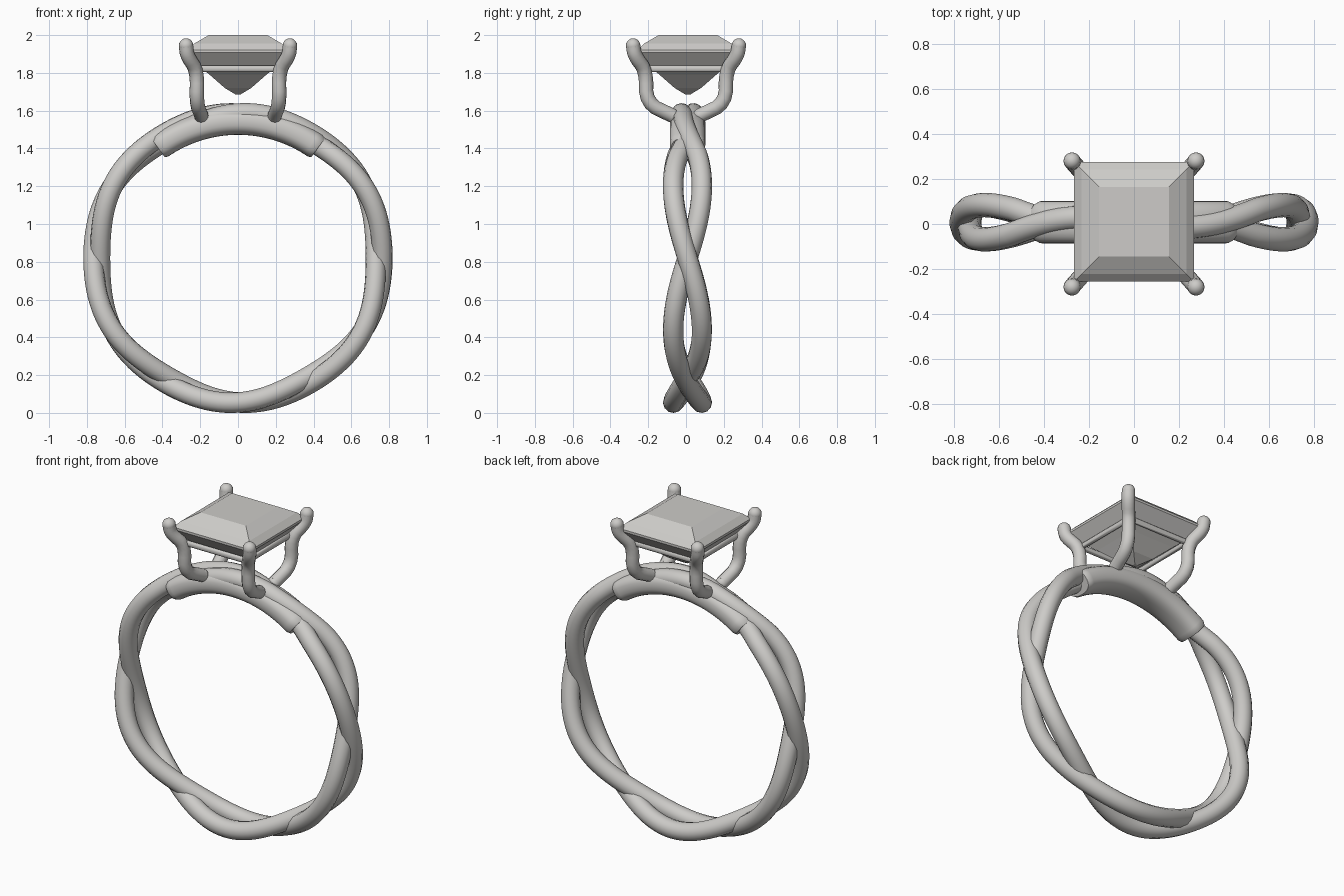
import bpy
import bmesh
from math import sin, cos, pi, radians, degrees, copysign
from mathutils import Vector

cube = bpy.data.objects.get("Cube")
if cube:
    bpy.data.objects.remove(cube, do_unlink=True)

metal = bpy.data.materials.new("pale_grey")
metal.use_nodes = True
grey = (0.61, 0.60, 0.58, 1)
metal.diffuse_color = grey
metal.node_tree.nodes["Principled BSDF"].inputs["Base Color"].default_value = grey

CENTRE_Z = 0.82
SHIFT_Y = 0.008


def finish(obj, smooth=True):
    obj.data.materials.clear()
    obj.data.materials.append(metal)
    bpy.ops.object.select_all(action='DESELECT')
    obj.select_set(True)
    bpy.context.view_layer.objects.active = obj
    if obj.type == 'CURVE':
        bpy.ops.object.convert(target='MESH')
        obj = bpy.context.object
    if smooth:
        bpy.ops.object.shade_smooth_by_angle(angle=radians(50))
    return obj


def tube(name, points, radius, cyclic=False):
    curve = bpy.data.curves.new(name, 'CURVE')
    curve.dimensions = '3D'
    curve.bevel_depth = radius
    curve.bevel_resolution = 4
    curve.use_fill_caps = True
    spline = curve.splines.new('POLY')
    spline.points.add(len(points) - 1)
    for p, co in zip(spline.points, points):
        p.co = (*co, 1)
    spline.use_cyclic_u = cyclic
    obj = bpy.data.objects.new(name, curve)
    bpy.context.collection.objects.link(obj)
    return finish(obj)


def mesh_object(name, bm, smooth):
    bmesh.ops.recalc_face_normals(bm, faces=bm.faces)
    mesh = bpy.data.meshes.new(name)
    bm.to_mesh(mesh)
    bm.free()
    obj = bpy.data.objects.new(name, mesh)
    bpy.context.collection.objects.link(obj)
    return finish(obj, smooth)


def loft(name, rings, smooth):
    """Skin a list of equal-sized point loops and cap both ends."""
    bm = bmesh.new()
    loops = [[bm.verts.new(p) for p in ring] for ring in rings]
    n = len(loops[0])
    for a, b in zip(loops, loops[1:]):
        for i in range(n):
            j = (i + 1) % n
            bm.faces.new((a[i], a[j], b[j], b[i]))
    bm.faces.new(loops[0])
    bm.faces.new(loops[-1])
    return mesh_object(name, bm, smooth)


def round_corners(points, passes=2):
    pts = [Vector(p) for p in points]
    for _ in range(passes):
        cut = [pts[0]]
        for a, b in zip(pts, pts[1:]):
            cut += [a.lerp(b, 0.25), a.lerp(b, 0.75)]
        pts = cut + [pts[-1]]
    return pts


# Two twisted strands that weave over and under, pulled together at the top
def strand_point(t, side):
    near_top = max(0, min(1, (45 - abs(degrees(t) - 90)) / 30))
    spread = 0.076 - 0.044 * near_top
    wave = sin(3 * t)
    r = 0.7475 - side * 0.0175 * cos(3 * t) + 0.0175 * wave * wave
    return (r * cos(t), side * spread * wave + SHIFT_Y, CENTRE_Z + r * sin(t))


for name, side in (("first_strand", 1), ("second_strand", -1)):
    tube(name, [strand_point(2 * pi * i / 144, side) for i in range(144)], 0.054, True)

# Solid shoulder sleeve that fuses the strands under the setting
rings = []
for i in range(45):
    t = radians(54 + 72 * i / 44)
    size = 0.9 if i in (0, 44) else 1
    ring = []
    for k in range(28):
        a = 2 * pi * k / 28
        u = copysign(abs(cos(a)) ** 0.8, cos(a)) * size
        v = copysign(abs(sin(a)) ** 0.8, sin(a)) * size
        r = 0.722 + 0.07 * u
        ring.append((r * cos(t), SHIFT_Y + 0.094 * v, CENTRE_Z + r * sin(t)))
    rings.append(ring)
loft("shoulder_sleeve", rings, True)

# Four bent prongs with rounded ends
prong_path = [(0.275, 0.28, 1.945), (0.27, 0.272, 1.89), (0.215, 0.21, 1.81),
              (0.22, 0.212, 1.64), (0.195, 0.075, 1.575)]
PRONG_R = 0.038
for sx, left in ((1, "left"), (-1, "right")):
    for sy, front in ((-1, "front"), (1, "back")):
        path = [(x * sx, y * sy, z) for x, y, z in prong_path]
        tube(f"{front}_{left}_prong", round_corners(path), PRONG_R)
        for end, p in (("tip", path[0]), ("foot", path[-1])):
            bm = bmesh.new()
            bmesh.ops.create_uvsphere(bm, u_segments=16, v_segments=10, radius=PRONG_R)
            bmesh.ops.translate(bm, verts=bm.verts, vec=p)
            mesh_object(f"{front}_{left}_prong_{end}", bm, True)

# Square rail joining the prongs below the stone
corners = [(0.21, 0.21), (-0.21, 0.21), (-0.21, -0.21), (0.21, -0.21)]
tube("basket_rail", [(x, y, 1.822) for x, y in corners], 0.018, True)

# Square cut stone: table, crown, girdle, stepped pavilion
profile = [(0.155, 2.0), (0.232, 1.955), (0.266, 1.922), (0.266, 1.908),
           (0.205, 1.835), (0.15, 1.79), (0.07, 1.72), (0.012, 1.685)]
loft("square_stone", [[(sx * h, sy * h + 0.01, z)
                       for sx, sy in ((1, 1), (-1, 1), (-1, -1), (1, -1))]
                      for h, z in profile], False)
